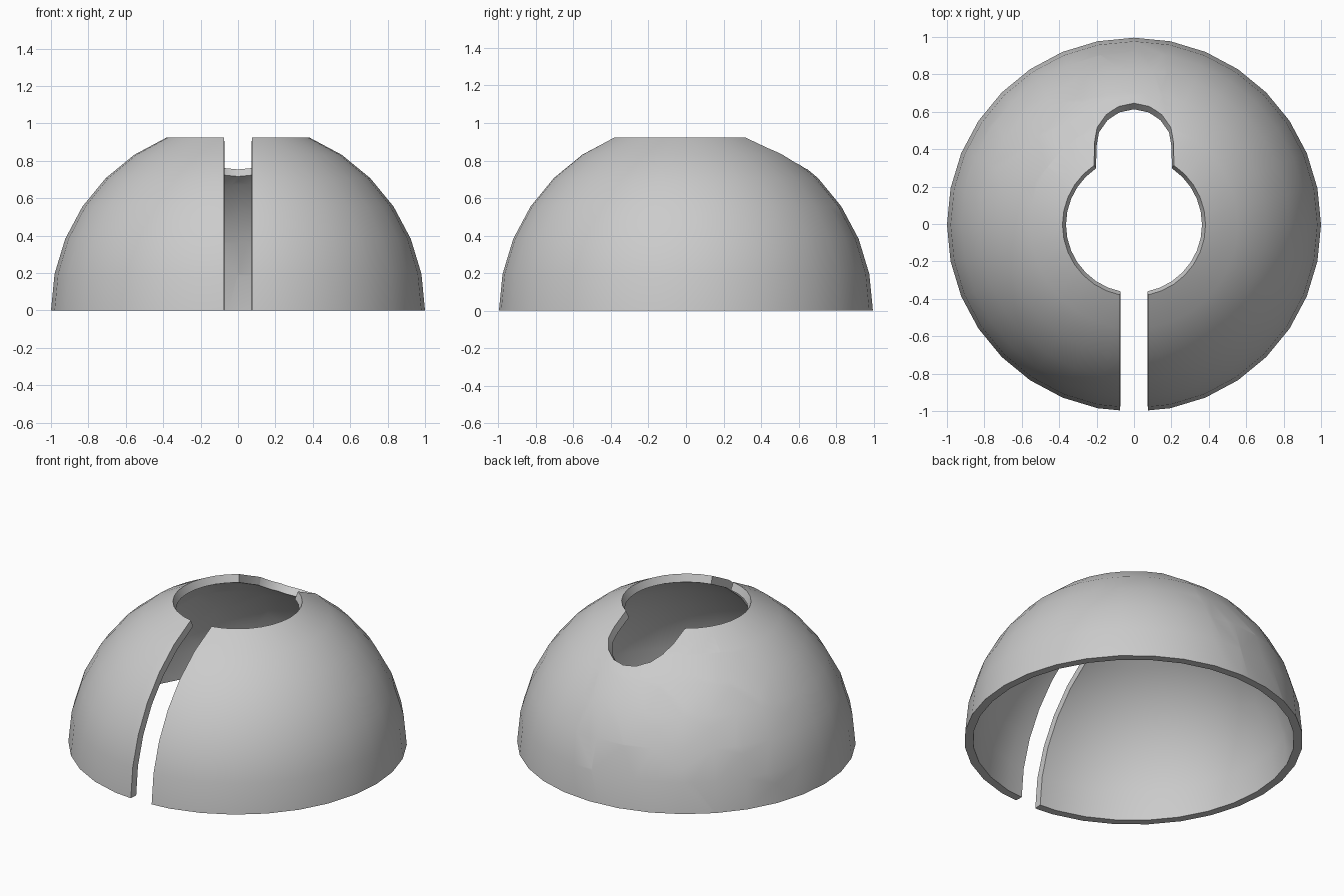
import bpy
import bmesh
from math import cos, sin, pi, radians, sqrt
from mathutils import Vector

SLOT = 0.075          # half width of the front slot
HEAD_R = 0.213        # radius of the rounded notch
HEAD_Y = 0.44         # centre of the rounded notch
TOP = sin(radians(67.5))

cube = bpy.data.objects.get("Cube")
if cube:
    bpy.data.objects.remove(cube, do_unlink=True)


def on_sphere(x, y):
    return Vector((x, y, sqrt(1 - x * x - y * y)))


def cut(bm, faces, normal, point=(0, 0, 0)):
    """Split the given faces by a plane; return the pieces behind it."""
    normal, point = Vector(normal), Vector(point)
    geom = list({v for f in faces for v in f.verts}
                | {e for f in faces for e in f.edges}) + list(faces)
    res = bmesh.ops.bisect_plane(bm, geom=geom, dist=1e-5,
                                 plane_co=point, plane_no=normal)
    pieces = {f for f in faces if f.is_valid}
    pieces |= {g for g in res["geom"] if isinstance(g, bmesh.types.BMFace)}
    return [f for f in pieces
            if (f.calc_center_median() - point).dot(normal) < 0]


# Dome surface, open at the top and the bottom
bm = bmesh.new()
bmesh.ops.create_uvsphere(bm, u_segments=32, v_segments=16, radius=1)
outside = [f for f in bm.faces
           if not 0 < f.calc_center_median().z < TOP]
bmesh.ops.delete(bm, geom=outside, context="FACES")

# Straight slot down the front
front = [f for f in bm.faces if f.calc_center_median().y < 0]
for side in (1, -1):
    front = cut(bm, front, (side, 0, 0), (side * SLOT, 0, 0))
bmesh.ops.delete(bm, geom=front, context="FACES")

# Rounded notch running back from the top opening
arc = [on_sphere(HEAD_R * cos(i * pi / 8), HEAD_Y + HEAD_R * sin(i * pi / 8))
       for i in range(9)]
corner = [on_sphere(s * HEAD_R, 0.318) for s in (1, -1)]
outline = [corner[0]] + arc + [corner[1]]
notch = [f for f in bm.faces if f.calc_center_median().y > 0.25]
for a, b in zip(outline, outline[1:]):
    notch = cut(bm, notch, b.cross(a).normalized())
bmesh.ops.delete(bm, geom=notch, context="FACES")

# Wall thickness, with edges that point to the centre
res = bmesh.ops.extrude_face_region(bm, geom=bm.faces[:], use_keep_orig=True)
inner = [g for g in res["geom"] if isinstance(g, bmesh.types.BMVert)]
bmesh.ops.scale(bm, vec=(0.95, 0.95, 0.95), verts=inner)
bmesh.ops.recalc_face_normals(bm, faces=bm.faces[:])
bmesh.ops.translate(bm, vec=(0, -0.004, 0), verts=bm.verts[:])

mesh = bpy.data.meshes.new("dome_shell")
bm.to_mesh(mesh)
bm.free()
dome = bpy.data.objects.new("dome_shell", mesh)
bpy.context.collection.objects.link(dome)

# Plain grey
grey = bpy.data.materials.new("light_grey")
grey.use_nodes = True
colour = (0.6, 0.6, 0.6, 1)
grey.diffuse_color = colour
grey.node_tree.nodes["Principled BSDF"].inputs["Base Color"].default_value = colour
mesh.materials.append(grey)

bpy.ops.object.select_all(action="DESELECT")
dome.select_set(True)
bpy.context.view_layer.objects.active = dome
bpy.ops.object.shade_smooth_by_angle(angle=radians(35))
